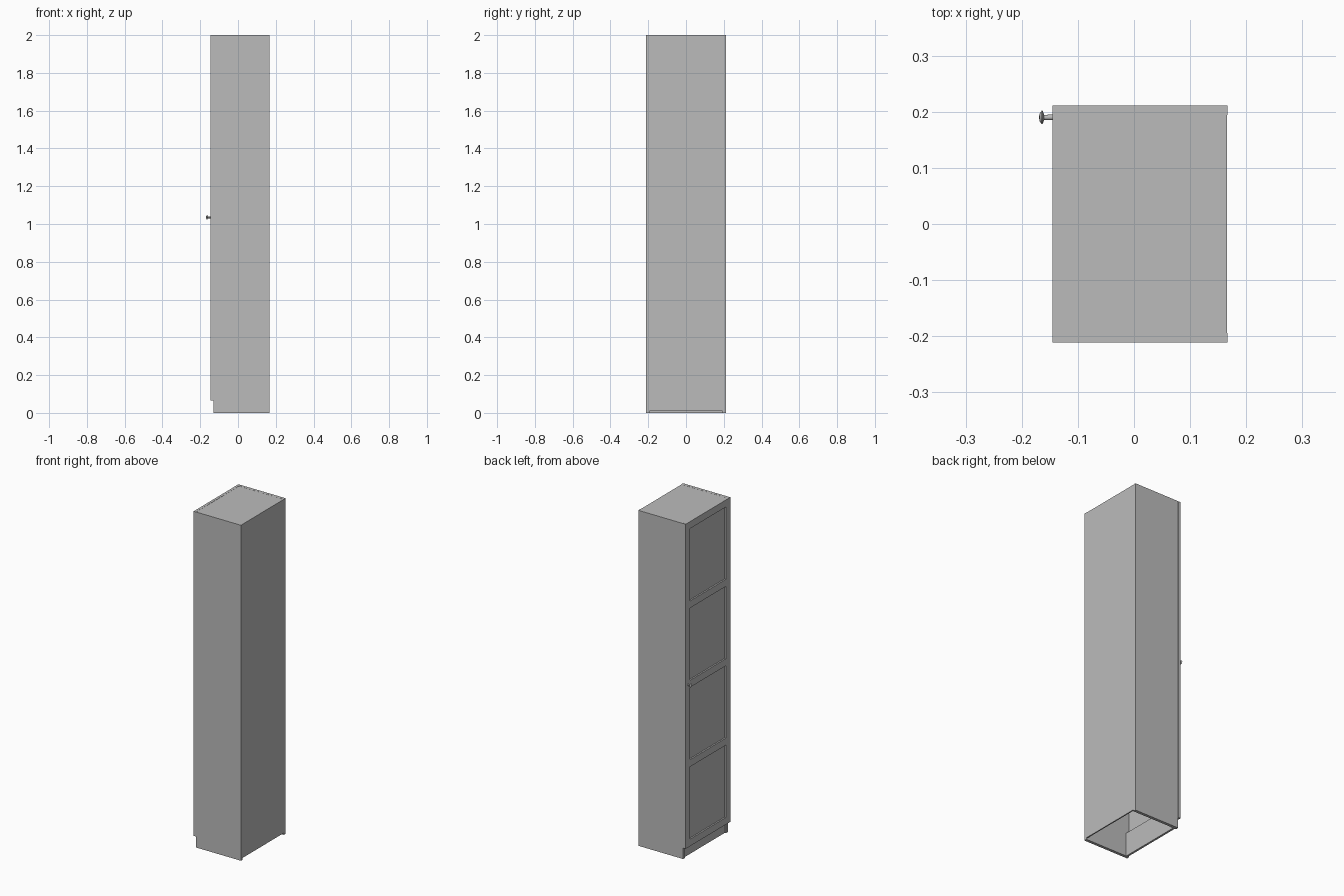
import bpy
import bmesh
from math import pi
from mathutils import Matrix

cube = bpy.data.objects.get("Cube")
if cube:
    bpy.data.objects.remove(cube, do_unlink=True)

# Single grey finish
grey = bpy.data.materials.new("plain_grey")
grey.use_nodes = True
GREY = (0.5, 0.5, 0.5, 1)
grey.diffuse_color = GREY
grey.node_tree.nodes["Principled BSDF"].inputs["Base Color"].default_value = GREY


def add_object(name, bm):
    mesh = bpy.data.meshes.new(name)
    bm.to_mesh(mesh)
    bm.free()
    mesh.materials.append(grey)
    obj = bpy.data.objects.new(name, mesh)
    bpy.context.collection.objects.link(obj)
    return obj


def box(name, x, y, z):
    """Box from (low, high) pairs on each axis."""
    bm = bmesh.new()
    bmesh.ops.create_cube(bm, size=1)
    for v in bm.verts:
        v.co = [lo + (c + 0.5) * (hi - lo) for c, (lo, hi) in zip(v.co, (x, y, z))]
    return add_object(name, bm)


HALF = 0.211       # half width of the cabinet
BOARD = 0.017      # board thickness
INNER = HALF - BOARD
FACE = -0.129      # front edge of the carcass
REAR = 0.167
HEIGHT = 2.0

# Carcass: sides, top, back board and toe kick, open underneath
for name, s in (("left_side_panel", -1), ("right_side_panel", 1)):
    box(name, (FACE, REAR), sorted((s * INNER, s * HALF)), (0, HEIGHT))
box("top_panel", (FACE, REAR - 0.001), (-INNER, INNER), (HEIGHT - BOARD, HEIGHT - 0.0005))
box("back_panel", (REAR - 0.008, REAR - 0.001), (-INNER, INNER), (0.01, HEIGHT - BOARD))
box("toe_kick", (FACE + 0.008, FACE + 0.02), (-INNER, INNER), (0, 0.14))

# Door: two stiles, five rails and four recessed panels
OUT = -0.145
BACK = FACE - 0.0005
RAIL = 0.042
DOOR_LOW = 0.065
STILE_IN = HALF - RAIL
for name, s in (("door_stile_a", -1), ("door_stile_b", 1)):
    box(name, (OUT, BACK), sorted((s * STILE_IN, s * HALF)), (DOOR_LOW, HEIGHT))

pitch = (HEIGHT - DOOR_LOW - RAIL) / 4
for i in range(5):
    low = DOOR_LOW + i * pitch
    box(f"door_rail_{i + 1}", (OUT, BACK), (-STILE_IN, STILE_IN), (low, low + RAIL))
    if i < 4:
        box(f"door_panel_{i + 1}", (OUT + 0.009, BACK), (-STILE_IN, STILE_IN),
            (low + RAIL, low + pitch))

# Knob: turned profile of (radius, distance out from the door)
profile = [(0, 0), (0.005, 0), (0.0045, 0.015), (0.012, 0.018),
           (0.012, 0.0195), (0.007, 0.023), (0, 0.0245)]
bm = bmesh.new()
verts = [bm.verts.new((r, 0, h)) for r, h in profile]
edges = [bm.edges.new(pair) for pair in zip(verts, verts[1:])]
bmesh.ops.spin(bm, geom=verts + edges, cent=(0, 0, 0), axis=(0, 0, 1),
               angle=2 * pi, steps=20)
bmesh.ops.remove_doubles(bm, verts=bm.verts, dist=0.0001)
bmesh.ops.recalc_face_normals(bm, faces=bm.faces)
bm.transform(Matrix.Translation((OUT, HALF - RAIL / 2, 1.035)) @ Matrix.Rotation(-pi / 2, 4, "Y"))
knob = add_object("door_knob", bm)
bpy.ops.object.select_all(action="DESELECT")
knob.select_set(True)
bpy.context.view_layer.objects.active = knob
bpy.ops.object.shade_smooth_by_angle(angle=pi / 5)
